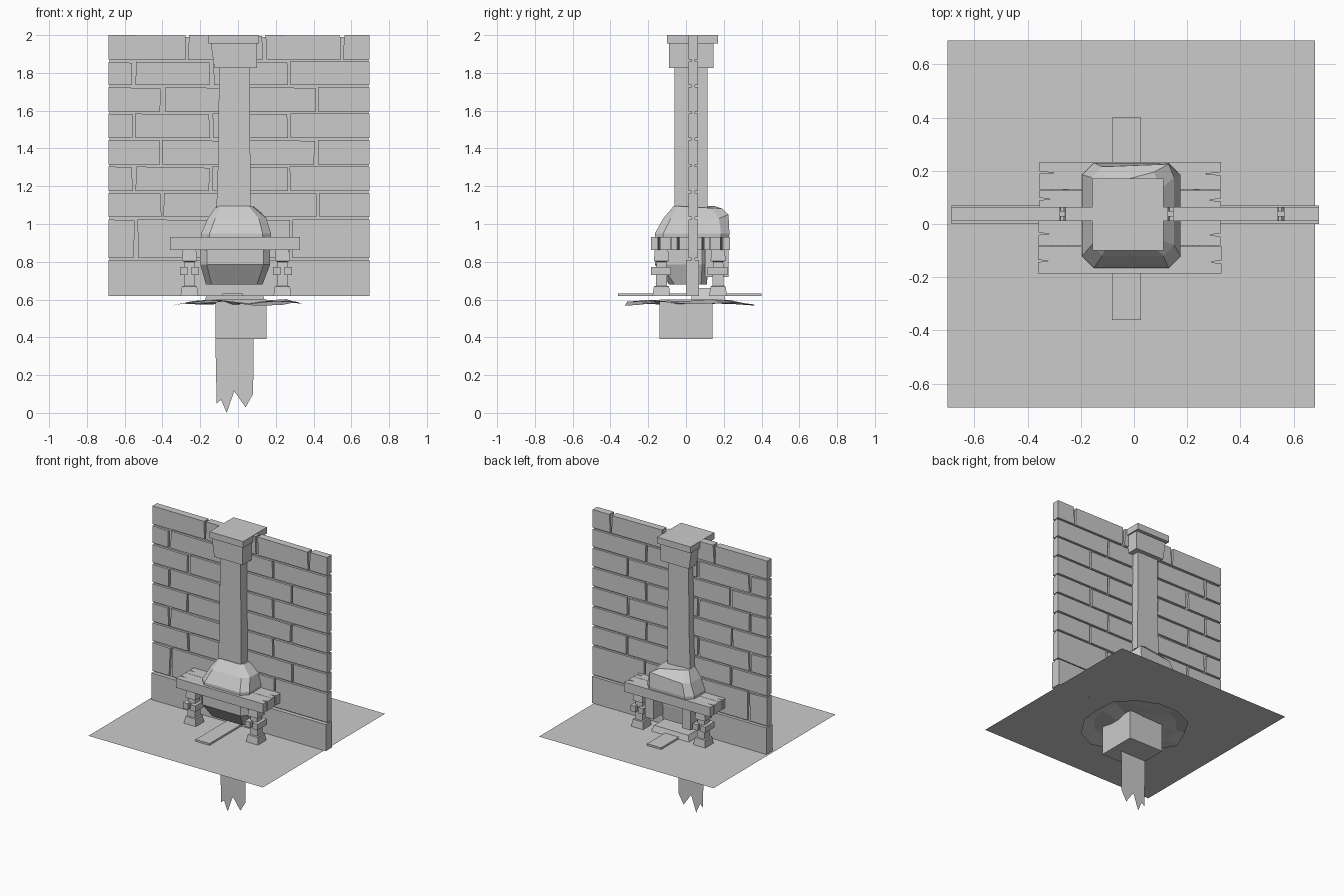
import bpy, bmesh, math, random

if "Cube" in bpy.data.objects:
    bpy.data.objects.remove(bpy.data.objects["Cube"])
random.seed(4)


def mesh_object(name, verts, faces):
    me = bpy.data.meshes.new(name)
    me.from_pydata(verts, [], faces)
    bm = bmesh.new()
    bm.from_mesh(me)
    bmesh.ops.recalc_face_normals(bm, faces=bm.faces)
    bm.to_mesh(me)
    bm.free()
    ob = bpy.data.objects.new(name, me)
    bpy.context.collection.objects.link(ob)
    return ob


def loft(name, rings):
    """Join equal-length vertex rings and close both ends."""
    n = len(rings[0])
    verts = [v for r in rings for v in r]
    faces = [(k * n + i, k * n + (i + 1) % n, (k + 1) * n + (i + 1) % n, (k + 1) * n + i)
             for k in range(len(rings) - 1) for i in range(n)]
    faces += [tuple(range(n)), tuple(range((len(rings) - 1) * n, len(rings) * n))]
    return mesh_object(name, verts, faces)


def rect(x0, x1, y0, y1, z, c=0.0):
    """Rectangle ring, optionally with cut corners."""
    if not c:
        return [(x0, y0, z), (x1, y0, z), (x1, y1, z), (x0, y1, z)]
    return [(x0 + c, y0, z), (x1 - c, y0, z), (x1, y0 + c, z), (x1, y1 - c, z),
            (x1 - c, y1, z), (x0 + c, y1, z), (x0, y1 - c, z), (x0, y0 + c, z)]


def box(name, x0, x1, y0, y1, z0, z1):
    return loft(name, [rect(x0, x1, y0, y1, z0), rect(x0, x1, y0, y1, z1)])


# Ground sheet and the wall base
mesh_object("ground", rect(-0.70, 0.68, -0.69, 0.69, 0.62), [(0, 1, 2, 3)])
box("wall_base", -0.685, 0.695, 0.0, 0.07, 0.62, 0.81)
box("wall_mortar", -0.68, 0.69, 0.028, 0.048, 0.81, 1.99)

# Staggered worn bricks, visible on both sides of the wall
edges = [2.0, 1.865, 1.73, 1.59, 1.45, 1.31, 1.17, 1.03, 0.815]
starts = [-0.27, -0.55, -0.40, -0.55, -0.41, -0.55, -0.40, -0.54]
for r, s in enumerate(starts):
    z1, z0 = edges[r] - (0.006 if r else 0), edges[r + 1] + 0.006
    joints = [-0.685] + [s + 0.41 * k for k in range(4) if s + 0.41 * k < 0.66] + [0.695]
    for a, b in zip(joints, joints[1:]):
        j = [random.uniform(0.003, 0.014) for _ in range(4)]
        if a == -0.685:
            j[0] = j[3] = 0
        if b == 0.695:
            j[1] = j[2] = 0
        shape = [(a + j[0], z0), (b - j[1], z0), (b - j[2], z1 - j[1] * 0.5), (a + j[3], z1)]
        loft("wall_brick", [[(x, y, z) for x, z in shape] for y in (0.012, 0.063)])

# Chimney with stepped cap
loft("chimney", [rect(-0.115, 0.065, -0.06, 0.115, 1.06), rect(-0.105, 0.065, -0.06, 0.115, 1.35),
                 rect(-0.10, 0.062, -0.06, 0.115, 1.84)])
loft("chimney_collar", [rect(-0.125, 0.10, -0.09, 0.145, 1.825), rect(-0.145, 0.10, -0.09, 0.145, 1.96)])
box("chimney_cap", -0.155, 0.11, -0.10, 0.17, 1.955, 2.0)

# Faceted furnace: front bowl and hood
loft("furnace_bowl", [rect(-0.17, 0.13, -0.09, 0.11, 0.68, 0.03), rect(-0.20, 0.17, -0.165, 0.12, 0.785, 0.035),
                      rect(-0.20, 0.17, -0.165, 0.12, 0.93, 0.035)])
hood = loft("furnace_hood", [rect(-0.195, 0.17, -0.165, 0.225, 0.90, 0.04),
                             rect(-0.195, 0.175, -0.165, 0.23, 0.95, 0.045),
                             rect(-0.16, 0.15, -0.12, 0.215, 1.03, 0.04),
                             rect(-0.115, 0.075, -0.065, 0.15, 1.095, 0.02)])
for i, off in {20: (0.02, 0.01, 0.02), 27: (0.025, 0, -0.01), 28: (0.02, 0.045, -0.015)}.items():
    v = hood.data.vertices[i].co
    v.x, v.y, v.z = v.x + off[0], v.y + off[1], v.z + off[2]

# Rear hearth opening with jambs and sill
for x0, x1 in ((-0.195, -0.125), (0.10, 0.165)):
    box("hearth_jamb", x0, x1, 0.10, 0.225, 0.72, 0.92)
loft("hearth_sill", [rect(-0.175, 0.14, 0.03, 0.21, 0.60), rect(-0.15, 0.12, 0.03, 0.19, 0.66)])

# Table planks with split ends
for k in range(4):
    y0 = -0.185 + 0.105 * k
    y1 = y0 + 0.103
    a, b = -0.36 + random.uniform(0, 0.006), 0.33 - random.uniform(0, 0.006)
    m = y0 + random.uniform(0.035, 0.065)
    d = random.uniform(0.04, 0.06)
    out = [(a, y0), (b, y0), (b, m - 0.006), (b - d, m), (b, m + 0.006), (b, y1),
           (a, y1), (a, m + 0.008), (a + d, m + 0.004), (a, m)]
    loft("table_plank", [[(x, y, z) for x, y in out] for z in (0.862, 0.93)])

# Four tapered legs with crossed bands
for cx in (-0.257, 0.235):
    for cy in (-0.13, 0.17):
        def ring(h, z):
            return rect(cx - h, cx + h, cy - h, cy + h, z)
        loft("table_leg", [ring(0.047, 0.62), ring(0.04, 0.67), ring(0.03, 0.672), ring(0.027, 0.80),
                           ring(0.04, 0.805), ring(0.035, 0.865)])
        for o in (-0.03, 0.03):
            box("leg_band", cx + o - 0.02, cx + o + 0.02, cy - 0.055, cy + 0.05, 0.73, 0.772)

# Floor plank beneath the furnace
box("floor_plank", -0.083, 0.027, -0.36, 0.40, 0.62, 0.633)

# Rough sheet of rubble under the ground
n = 14
verts = [(0, 0.01, 0.59)]
for rad, z in ((0.17, 0.585), (0.27, 0.59), (0.35, 0.578)):
    for i in range(n):
        t = 2 * math.pi * i / n
        q = rad * random.uniform(0.93, 1.03)
        verts.append((q * math.cos(t) + 0.01, q * math.sin(t) + 0.02, z + random.uniform(-0.012, 0.014)))
faces = [(0, 1 + i, 1 + (i + 1) % n) for i in range(n)]
faces += [(1 + k * n + i, 1 + k * n + n + i, 1 + k * n + n + (i + 1) % n, 1 + k * n + (i + 1) % n)
          for k in range(2) for i in range(n)]
mesh_object("rubble_sheet", verts, faces)

# Ash box and torn hanging cloth
box("ash_box", -0.12, 0.15, -0.14, 0.14, 0.39, 0.60)
cloth = [(-0.12, 0.40), (-0.113, 0.05), (-0.09, 0.07), (-0.06, 0.005), (-0.02, 0.115),
         (0.04, 0.03), (0.08, 0.10), (0.083, 0.40)]
cloth = [(x, z if z > 0.006 else 0.0) for x, z in cloth]
mesh_object("hanging_cloth", [(x, -0.03, z) for x, z in cloth], [tuple(range(len(cloth)))])
